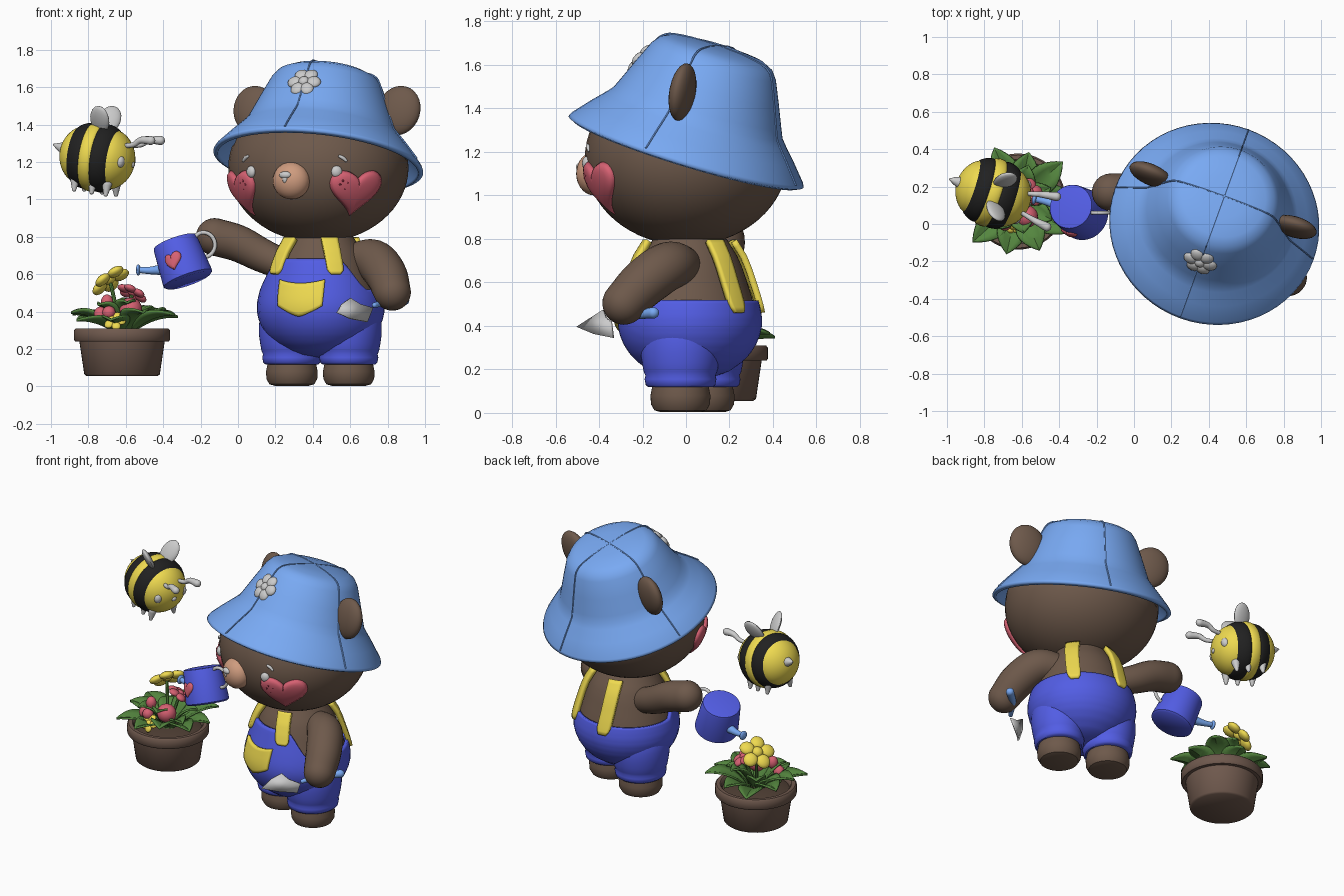
import bpy, bmesh, math
from mathutils import Vector, Matrix, Euler
from math import sin, cos, pi, radians, sqrt

if "Cube" in bpy.data.objects:
    bpy.data.objects.remove(bpy.data.objects["Cube"])

COLS = dict(brown=(.155, .1, .07), hat=(.19, .4, .9), blue=(.085, .11, .78), yellow=(.86, .7, .08),
            pink=(.68, .12, .17), tan=(.62, .33, .21), black=(.015, .015, .015), green=(.09, .24, .05),
            dark=(.3, .03, .06), pot=(.16, .1, .075), soil=(.08, .05, .035))
mats = {}
I4 = Matrix.Identity(4)
BEAR = Matrix.Translation((.44, .03, 0)) @ Matrix.Rotation(radians(-20), 4, 'Z')
BODYM = Matrix.Translation((.002, -.012, 0)) @ BEAR
HAT = Matrix.Translation((0, -.03, 1.205)) @ Matrix.Rotation(radians(-18), 4, 'X')


def finish(name, bm, col=None, thick=0, M=I4):
    bmesh.ops.remove_doubles(bm, verts=bm.verts, dist=1e-5)
    bm.transform(M)
    bmesh.ops.recalc_face_normals(bm, faces=bm.faces)
    me = bpy.data.meshes.new(name)
    bm.to_mesh(me)
    bm.free()
    me.polygons.foreach_set('use_smooth', [True] * len(me.polygons))
    me.set_sharp_from_angle(angle=radians(42))
    ob = bpy.data.objects.new(name, me)
    bpy.context.collection.objects.link(ob)
    if col:
        if col not in mats:
            mats[col] = bpy.data.materials.new(col)
            mats[col].diffuse_color = (*COLS[col], 1)
        me.materials.append(mats[col])
    if thick:
        s = ob.modifiers.new('thickness', 'SOLIDIFY')
        s.thickness, s.offset = thick, 0
    return ob


def patch(name, fn, nu, nv, col=None, thick=0, M=I4):
    """Surface from a function of u, v in 0..1"""
    bm = bmesh.new()
    g = [[bm.verts.new(fn(i / nu, j / nv)) for j in range(nv + 1)] for i in range(nu + 1)]
    for i in range(nu):
        for j in range(nv):
            bm.faces.new((g[i][j], g[i + 1][j], g[i + 1][j + 1], g[i][j + 1]))
    bmesh.ops.dissolve_degenerate(bm, edges=bm.edges, dist=1e-6)
    return finish(name, bm, col, thick, M)


def lathe(name, prof, col=None, thick=0, M=I4, n=48):
    k = len(prof) - 1
    def fn(u, v):
        r, z = prof[round(v * k)]
        return (r * cos(u * 2 * pi), r * sin(u * 2 * pi), z)
    return patch(name, fn, n, k, col, thick, M)


def tube(name, pts, radii, col=None, M=I4, n=20):
    """Smooth round-ended tube through points with varying radius"""
    q = [Vector((*p, r)) for p, r in zip(pts, radii)]
    q = [2 * q[0] - q[1]] + q + [2 * q[-1] - q[-2]]
    s = []
    for i in range(1, len(q) - 2):
        a, b, c, d = q[i - 1:i + 3]
        for k in range(6):
            t = k / 6
            s.append(.5 * (2 * b + (c - a) * t + (2 * a - 5 * b + 4 * c - d) * t * t + (3 * b - a - 3 * c + d) * t ** 3))
    s.append(q[-2])
    P, R = [v.to_3d() for v in s], [v.w for v in s]
    d0, d1 = (P[1] - P[0]).normalized(), (P[-1] - P[-2]).normalized()
    caps = [k * pi / 12 for k in range(6)]
    rings = [(P[0] - d0 * R[0] * cos(a), d0, R[0] * sin(a)) for a in caps]
    rings += [(P[i], (P[min(i + 1, len(P) - 1)] - P[max(i - 1, 0)]).normalized(), R[i]) for i in range(len(P))]
    rings += [(P[-1] + d1 * R[-1] * cos(a), d1, R[-1] * sin(a)) for a in reversed(caps)]
    ref = min((Vector((1, 0, 0)), Vector((0, 1, 0)), Vector((0, 0, 1))), key=lambda e: abs(e.dot(P[-1] - P[0])))
    def fn(u, v):
        c, d, r = rings[round(u * (len(rings) - 1))]
        a = d.cross(ref).normalized()
        return c + r * (a * cos(v * 2 * pi) + d.cross(a) * sin(v * 2 * pi))
    return patch(name, fn, len(rings) - 1, n, col, 0, M)


def T(loc, sc, rot=(0, 0, 0)):
    sc = (sc,) * 3 if isinstance(sc, (int, float)) else sc
    return Matrix.LocRotScale(Vector(loc), Euler([radians(a) for a in rot]), Vector(sc))


def balls(name, ms, col=None, M=I4, n=20):
    bm = bmesh.new()
    for m in ms:
        bmesh.ops.create_uvsphere(bm, u_segments=n, v_segments=max(8, n // 2), radius=1, matrix=m)
    return finish(name, bm, col, 0, M)


def flower(name, loc, normal, R, col, mid, n=5, M=I4):
    F = M @ Matrix.Translation(loc) @ Vector(normal).to_track_quat('Z', 'Y').to_matrix().to_4x4()
    balls(name + '_petals', [Matrix.Rotation(k * 2 * pi / n, 4, 'Z') @ T((R * .6, 0, 0), (R * .42, R * .4, R * .22), (0, 10, 0))
                             for k in range(n)], col, F, 14)
    balls(name + '_centre', [T((0, 0, R * .06), (R * .32, R * .32, R * .25))], mid, F, 14)


def lerp(tab, x):
    for (a, p), (b, q) in zip(tab, tab[1:]):
        if x <= b:
            return p + (q - p) * max(0, x - a) / (b - a)
    return tab[-1][1]


def heart(t, s):
    t *= 2 * pi
    x = math.copysign(abs(sin(t)) ** 2.3, sin(t))
    return (s * 16 * x, s * (12.5 * cos(t) - 4.5 * cos(2 * t) - 1.6 * cos(3 * t) - .8 * cos(4 * t) + 2.5))


# torso, overalls
BODY = [(.165, .0), (.18, .12), (.2, .18), (.24, .24), (.28, .28), (.32, .306), (.36, .323), (.4, .332), (.44, .332),
        (.48, .325), (.54, .308), (.6, .288), (.66, .268), (.72, .242), (.8, .19)]
def body(az, z, off=0):
    r = lerp(BODY, z) + off
    return Vector((r * sin(az), -r * .96 * cos(az), z))
def bib(az):
    f = min(1, max(0, (cos(az) - .35) / .45))
    return .515 + .165 * f * f * (3 - 2 * f)
patch('torso', lambda u, v: body(u * 2 * pi, .2 + .6 * v, -.015), 48, 24, 'brown', 0, BODYM)
patch('overalls', lambda u, v: body(u * 2 * pi, .165 + (bib(u * 2 * pi) - .165) * v ** 1.3), 64, 30, 'blue', .022, BODYM)
for s, nm in ((-1, 'left'), (1, 'right')):
    # trouser leg leans outward and merges into the hips
    LEG = [(.0, .125), (.14, .118), (.152, .128), (.157, .155), (.153, .172), (.161, .19), (.168, .23), (.175, .28),
           (.174, .33), (.168, .38), (.155, .43), (.12, .48), (0, .49)]
    def leg(u, v):
        r, z = LEG[round(v * 12)]
        return (s * (.162 - .02 * max(0, z - .38) * 10) + r * cos(u * 2 * pi), r * 1.06 * sin(u * 2 * pi), z)
    patch(nm + '_trouser_leg', leg, 48, 12, 'blue', 0, BEAR)
    lathe(nm + '_foot', [(0, .003), (.09, .003), (.12, .012), (.136, .04), (.138, .08), (.13, .12), (.12, .17)], 'brown', 0,
          BEAR @ Matrix.Translation((s * .162, 0, 0)))
    # straps, front and back
    for f, (a0, a1, z0) in (('front', (35, 32, .6)), ('back', (153, 145, .46))):
        def strap(u, v):
            z = z0 + (.79 - z0) * u
            w = .042 * min(1, .6 + u * 4)
            return body(s * radians(a0 + (a1 - a0) * u) + (v - .5) * 2 * w / lerp(BODY, z), z, .014)
        patch(nm + '_' + f + '_strap', strap, 14, 6, 'yellow', .03, BODYM)

# pocket with a pointed bottom
def pocket(u, v):
    x = u * 2 - 1
    top, bot = .55 + .02 * x * x, .375 + .055 * abs(x) ** 1.3
    return body(x * (.36 + .05 * v), bot + (top - bot) * v, .018)
patch('pocket', pocket, 16, 8, 'yellow', .022, BODYM)

# head, shaped to stay inside the hat
C, HR = Vector((0, -.03, 1.17)), Vector((.485, .465, .4))
bm = bmesh.new()
bmesh.ops.create_uvsphere(bm, u_segments=48, v_segments=32, radius=1)
for v in bm.verts:
    p = HAT.inverted() @ (C + v.co * HR)
    r, lim = p.xy.length, max(.02, .44 - .58 * (p.z - .05))
    if p.z > .05 and r > lim:
        p.x, p.y = p.x * lim / r, p.y * lim / r
    v.co = HAT @ p
finish('head', bm, 'brown', 0, BEAR)
def face(az, z, off=0):
    k = sqrt(1 - ((z - C.z) / HR.z) ** 2)
    return Vector((C.x + (HR.x + off) * k * sin(az), C.y - (HR.y + off) * k * cos(az), z))

for s, nm in ((-1, 'left'), (1, 'right')):
    balls(nm + '_eye', [T(face(radians(30 * s + 1), 1.148), (.03, .02, .032), (0, 0, 30 * s))], None, BEAR)
    b = [face(radians(s * d), z, .002) for d, z in ((33, 1.23), (35, 1.222), (37, 1.208))]
    tube(nm + '_brow', b, [.008, .01, .008], None, BEAR, 10)
    def cheek(u, v):
        x, y = heart(v, .0093)
        return face(radians(45.5 * s) + x * u / .46, 1.035 + y * u * .92, .024 * sqrt(1 - u ** 4) - .002)
    patch(nm + '_cheek_heart', cheek, 8, 40, 'pink', .012, BEAR)
    balls(nm + '_freckles', [T(face(radians(d * s), z, .022), .007) for d, z in
          ((33, 1.08), (36, 1.055), (38, 1.09), (34.5, 1.1))], 'dark', BEAR, 8)
    balls(nm + '_ear', [T((s * .41, .1, 1.475), (.12, .052, .135), (-11, s * 14, 0))], 'brown', BEAR, 28)
balls('muzzle', [T(face(.02, 1.1, -.01), (.102, .08, .1))], 'tan', BEAR, 28)
balls('nose', [T(face(.0, 1.13, .055), (.034, .02, .02)), T(face(0, 1.112, .064), (.014, .01, .024))], None, BEAR)

# bucket hat with sloping brim, seams and a flower
HP = [(0, .495), (.12, .491), (.22, .478), (.262, .458), (.287, .425), (.333, .32), (.375, .22), (.395, .175),
      (.42, .145), (.48, .08), (.545, .005), (.552, -.01)]
lathe('bucket_hat', HP, 'hat', .028, BEAR @ HAT, 64)
for k in range(4):
    tube('hat_seam_%d' % k, [(r + .011, 0, z + .012) for r, z in HP[:-1]], [.005] * 11, 'hat',
         BEAR @ HAT @ Matrix.Rotation(k * pi / 2, 4, 'Z'), 6)
flower('hat_flower', (-.002, -.338, .335), (.0, -1, .42), .092, None, None, 6, BEAR @ HAT)

# arms
tube('right_arm', [(.6, .0, .67), (.72, -.08, .675), (.79, -.19, .6), (.825, -.285, .505)], [.09, .112, .112, .1], 'brown', n=28)
tube('left_arm', [(.27, .1, .64), (.13, .15, .7), (0, .17, .765), (-.125, .17, .8)], [.08, .09, .098, .1], 'brown', n=28)

# trowel
tube('trowel_handle', [(.73, -.335, .435), (.8, -.23, .45), (.89, -.15, .46)], [.014, .02, .026], 'hat', n=14)
bm = bmesh.new()
bm.faces.new([bm.verts.new(p) for p in ((.53, -.5, .395), (.555, -.43, .44), (.6, -.38, .472), (.65, -.37, .44), (.72, -.345, .42),
                                        (.69, -.335, .345), (.6, -.42, .362))])
finish('trowel_blade', bm, None, .012)

# watering can, tilted to pour
CAN = Matrix.Translation((-.302, .07, .672)) @ Vector((-.32, .2, .9)).to_track_quat('Z', 'Y').to_matrix().to_4x4()
lathe('can_body', [(0, -.115), (.125, -.115), (.137, -.105), (.137, -.09), (.122, .1), (.118, .11), (.105, .113), (0, .113)], 'blue', 0, CAN)
tube('can_spout', [(-.4, .1, .625), (-.47, .12, .62), (-.53, .133, .623)], [.03, .02, .016], 'hat', n=16)
balls('can_spout_tip', [T((-.533, .134, .623), (.012, .03, .03), (0, 0, -12))], 'hat')
tube('can_handle', [(-.185 + .062 * cos(a), .06, .757 + .066 * sin(a)) for a in [k * pi / 6 - .9 * pi for k in range(11)]],
     [.011] * 11, None, n=10)
def can_heart(u, v):
    x, y = heart(v, .0034 * u)
    x, y = x * cos(.35) - y * sin(.35), x * sin(.35) + y * cos(.35)
    p = CAN.inverted() @ Vector((-.35 + x, -.05, .668 + y))
    r = .13 - .08 * p.z + .012 * sqrt(1 - u ** 4) - .006
    p.xy = p.xy.normalized() * r
    return CAN @ p
patch('can_heart', can_heart, 6, 36, 'pink', .01)

# flower pot
POT = Matrix.Translation((-.62, .12, 0))
lathe('pot', [(0, .055), (.19, .055), (.202, .065), (.228, .24), (.25, .24), (.257, .25), (.257, .3), (.248, .31), (.225, .31),
              (.215, .3), (.21, .27), (0, .27)], 'pot', 0, POT)
lathe('soil', [(.213, .275), (.16, .292), (0, .3)], 'soil', 0, POT)

# leaves in two rings
for ring, (n, L, rise, w, r0, ph) in enumerate(((10, .24, .11, .07, .06, .1), (7, .16, .17, .055, .03, .4))):
    for k in range(n):
        ln, rs = L * (1 + .12 * sin(k * 2.3)), rise * (1 + .35 * sin(k * 1.7))
        def leaf(u, v):
            x = v * 2 - 1
            y = w * x * sin(pi * u ** .9) ** .9 + .012 * x * (1 - u) if u < 1 else 0
            return (r0 + ln * u, y, .295 + rs * u * 1.6 - rs * .9 * u * u + .4 * abs(y))
        patch('leaf_%d_%d' % (ring, k), leaf, 10, 4, 'green', .012, POT @ Matrix.Rotation(ph + k * 2 * pi / n, 4, 'Z'))

# flowers and buds: (name, position, facing, radius, colours, petals)
for nm, p, d, R, c, m, n in (('tall_flower', (-.685, .2, .57), (-.48, .32, .68), .115, 'yellow', 'yellow', 5),
                             ('pink_flower', (-.565, .17, .5), (.4, .35, .8), .085, 'pink', 'pink', 6),
                             ('low_flower', (-.66, -.03, .35), (-.1, -.8, .6), .06, 'yellow', 'yellow', 5)):
    flower(nm, p, d, R, c, m, n)
    tube(nm + '_stem', [(-.63, .12, .28), ((p[0] - .62) / 2, (p[1] + .12) / 2, (p[2] + .27) / 2), p], [.012, .011, .01], 'green', n=8)
balls('pink_buds', [T((-.575, .04, .415), (.062, .06, .06)), T((-.7, .05, .45), (.033, .033, .042)), T((-.735, .03, .385), (.036, .036, .042)),
                    T((-.69, .0, .395), .035)], 'pink')

# bee: banded body along its own x axis
BEE = Matrix.Translation((-.752, .165, 1.225)) @ Vector((.94, -.3, -.15)).to_track_quat('X', 'Z').to_matrix().to_4x4()
edges = [-.205, -.125, -.05, .015, .1, .205]
for i, (a, b) in enumerate(zip(edges, edges[1:])):
    def band(u, v):
        t0, t1 = math.asin(a / .205), math.asin(b / .205)
        t = t0 + (t1 - t0) * v
        r = cos(t) * (.18 + .008 * sin(pi * v) ** .5 if 0 < v < 1 else .18)
        return (.205 * sin(t), r * cos(u * 2 * pi), r * sin(u * 2 * pi))
    patch('bee_band_%d' % i, band, 36, 10, 'black' if i % 2 else 'yellow', 0, BEE)
tube('bee_stinger', [(-.195, 0, .02), (-.225, 0, .025), (-.25, 0, .03)], [.032, .02, .006], None, BEE, 14)
for s, nm in ((-1, 'near'), (1, 'far')):
    balls('bee_%s_wing' % nm, [T((.01, s * .085, .205), (.06, .022, .085), (-s * 30, 12, s * 10))], None, BEE)
    balls('bee_%s_eye' % nm, [T((.158, s * .095, .0), (.026, .028, .034))], None, BEE)
    tube('bee_%s_antenna' % nm, [(.15, s * .05, .085), (.21, s * .065, .1), (.25, s * .075, .13), (.31, s * .085, .138)],
         [.012, .014, .018, .024], None, BEE, 12)
    for k, x in enumerate((-.08, .02, .1)):
        tube('bee_%s_leg_%d' % (nm, k), [(x, s * .08, -.13), (x + .005, s * .09, -.185)], [.028, .012], None, BEE, 12)
balls('bee_nose', [T((.2, 0, -.01), (.014, .02, .016))], None, BEE, 12)

for m in bpy.data.materials:
    if m.users and not m.is_grease_pencil:
        m.use_nodes = True
        m.node_tree.nodes["Principled BSDF"].inputs["Base Color"].default_value = m.diffuse_color
